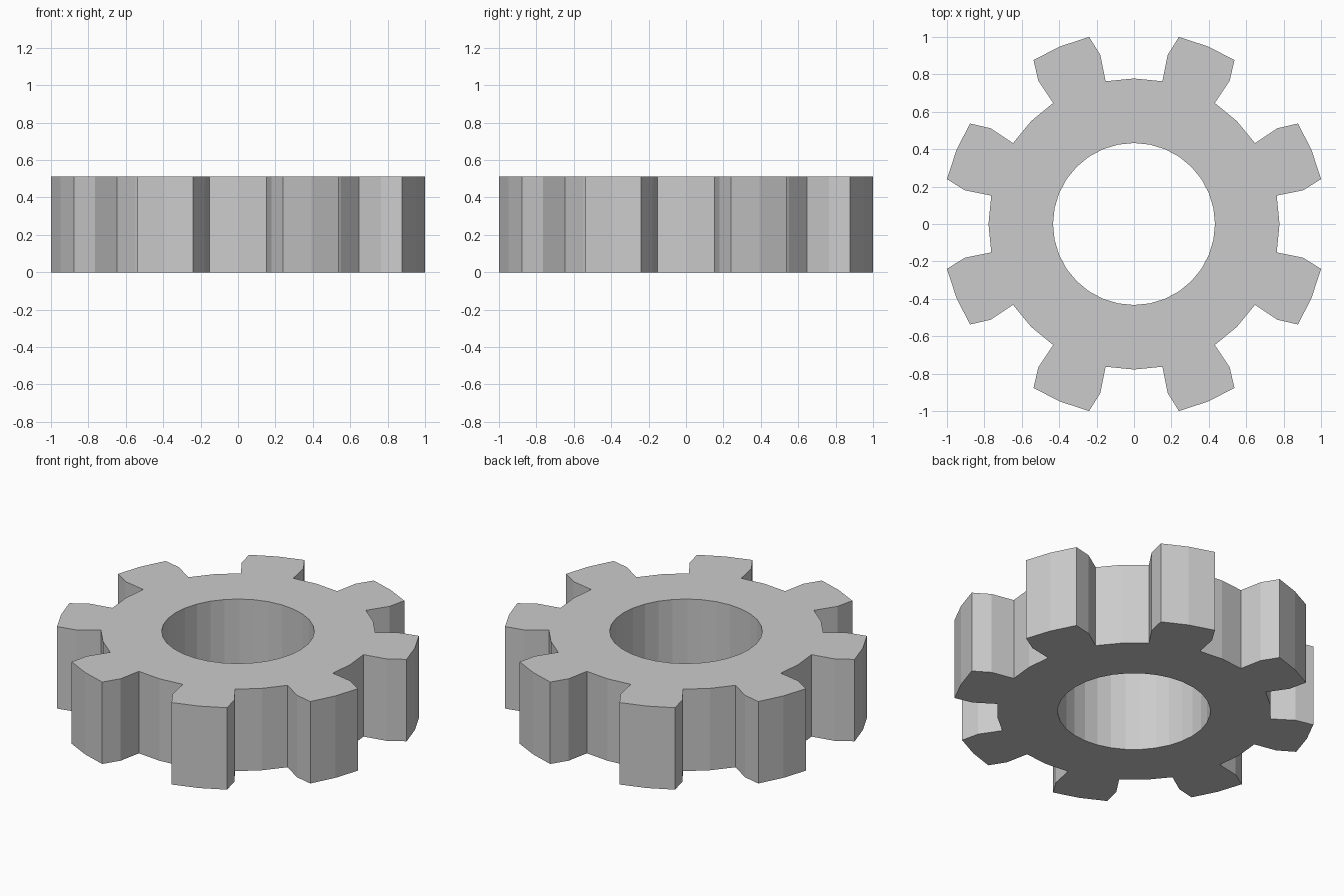
import bpy, bmesh
from math import sin, cos, radians

if "Cube" in bpy.data.objects:
    bpy.data.objects.remove(bpy.data.objects["Cube"])

TEETH = 8
HEIGHT = 0.513
R_BORE, R_ROOT, R_FLANK, R_TIP = 0.433, 0.778, 0.921, 1.0284
STEP = 360 / TEETH / 4          # four slices per tooth: two tooth, two gap
TIP_HALF = 9.0                  # half angle of the narrowed tooth tip

bm = bmesh.new()


def vert(r, deg):
    a = radians(deg)
    return bm.verts.new((r * cos(a), r * sin(a), 0))


# flat web: a ring of slices, with two extra layers of quads on each tooth
for t in range(TEETH):
    mid = 360 / TEETH * (t + 0.5)
    for k in range(-1, 3):
        a, b = mid + k * STEP, mid + (k + 1) * STEP
        bands = [(R_BORE, a, b), (R_ROOT, a, b)]
        if k < 1:
            bands.append((R_FLANK, a, b))
            bands.append((R_TIP, mid - TIP_HALF if k < 0 else mid,
                          mid if k < 0 else mid + TIP_HALF))
        for (r0, a0, b0), (r1, a1, b1) in zip(bands, bands[1:]):
            bm.faces.new((vert(r0, a0), vert(r1, a1), vert(r1, b1), vert(r0, b0)))
bmesh.ops.remove_doubles(bm, verts=bm.verts, dist=1e-4)

# thickness: extrude the web upward, keeping the underside
ext = bmesh.ops.extrude_face_region(bm, geom=bm.faces[:], use_keep_orig=True)
top = [g for g in ext["geom"] if isinstance(g, bmesh.types.BMVert)]
bmesh.ops.translate(bm, verts=top, vec=(0, 0, HEIGHT))
bmesh.ops.recalc_face_normals(bm, faces=bm.faces[:])

mesh = bpy.data.meshes.new("gear_wheel")
bm.to_mesh(mesh)
bm.free()
gear = bpy.data.objects.new("gear_wheel", mesh)
bpy.context.collection.objects.link(gear)
